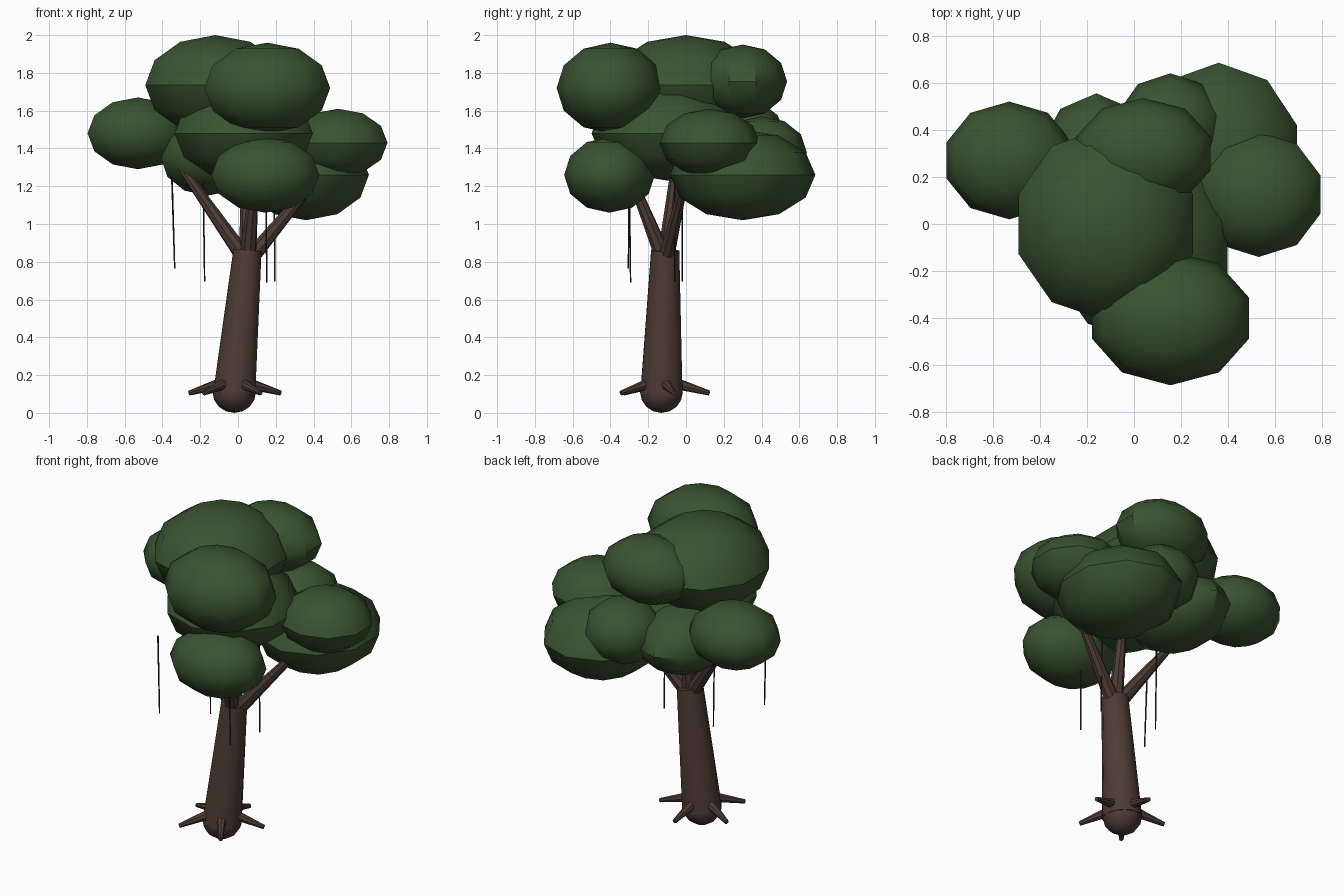
import bpy, math
from mathutils import Vector, Matrix

if "Cube" in bpy.data.objects:
    bpy.data.objects.remove(bpy.data.objects["Cube"])


def material(name, rgb):
    m = bpy.data.materials.new(name)
    m.diffuse_color = (*rgb, 1)
    m.use_nodes = True
    m.node_tree.nodes["Principled BSDF"].inputs["Base Color"].default_value = m.diffuse_color
    return m


LEAF = material("leaf green", (0.042, 0.087, 0.030))
BARK = material("bark brown", (0.075, 0.044, 0.035))
VINE = material("dark vine", (0.030, 0.022, 0.018))


def finish(name, mat):
    ob = bpy.context.object
    ob.name = name
    ob.data.materials.append(mat)
    bpy.ops.object.shade_smooth_by_angle(angle=math.radians(40))
    return ob


def blob(name, centre, radii, mat, segments=10, rings=6):
    # ten-sided ellipsoid with a vertex pointing along y
    bpy.ops.mesh.primitive_uv_sphere_add(segments=segments, ring_count=rings, radius=1)
    me = bpy.context.object.data
    me.transform(Matrix.Rotation(-min((math.atan2(v.co.y, v.co.x) - math.pi / 2 for v in me.vertices
                                       if abs(v.co.z) < 0.9), key=abs), 4, 'Z'))
    me.transform(Matrix.Translation(centre) @ Matrix.Diagonal((*radii, 1)))
    return finish(name, mat)


def limb(name, a, b, r1, r2, mat, sides=8):
    # tapered cylinder from a to b
    a, b = Vector(a), Vector(b)
    d = b - a
    bpy.ops.mesh.primitive_cone_add(vertices=sides, radius1=r1, radius2=r2, depth=d.length)
    turn = d.to_track_quat('Z', 'Y').to_matrix().to_4x4()
    bpy.context.object.data.transform(Matrix.Translation((a + b) / 2) @ turn)
    return finish(name, mat)


# trunk with rounded foot
limb("trunk", (-0.02, -0.13, 0.10), (0.05, -0.11, 0.86), 0.115, 0.077, BARK, 12)
blob("trunk_foot", (-0.02, -0.13, 0.11), (0.115, 0.113, 0.11), BARK, 12, 8)

# five roots around the foot
for i in range(5):
    t = math.radians(15 + 72 * i)
    c, s = math.cos(t), math.sin(t)
    limb(f"root_{i + 1}", (-0.02 + 0.06 * c, -0.13 + 0.06 * s, 0.16),
         (-0.02 + 0.255 * c, -0.13 + 0.255 * s, 0.105), 0.032, 0.013, BARK)

# branches spreading from the trunk top
tips = {"left": (-0.30, -0.02, 1.30), "right": (0.40, -0.01, 1.22),
        "front": (0.09, -0.30, 1.27), "middle": (0.04, -0.05, 1.35)}
for side, tip in tips.items():
    limb(f"branch_{side}", (0.05, -0.11, 0.80), tip, 0.046, 0.022, BARK)

# leaf clumps: centre, radii
clumps = {
    "top": ((-0.12, 0.0, 1.735), (0.39, 0.41, 0.265)),
    "upper_front": ((0.155, -0.40, 1.72), (0.35, 0.285, 0.24)),
    "upper_back": ((0.04, 0.30, 1.755), (0.30, 0.235, 0.195)),
    "core": ((0.03, -0.10, 1.48), (0.385, 0.40, 0.25)),
    "lower_front": ((0.145, -0.405, 1.26), (0.30, 0.24, 0.20)),
    "left": ((-0.53, 0.27, 1.48), (0.28, 0.25, 0.19)),
    "right": ((0.53, 0.125, 1.43), (0.275, 0.265, 0.18)),
    "lower_right": ((0.36, 0.30, 1.26), (0.35, 0.385, 0.24)),
    "back": ((0.155, 0.40, 1.38), (0.235, 0.24, 0.19)),
    "lower_left": ((-0.16, 0.21, 1.35), (0.26, 0.345, 0.20)),
}
for name, (c, r) in clumps.items():
    blob(f"leaf_clump_{name}", c, r, LEAF)

# thin hanging vines: top and bottom points
vines = [((-0.35, -0.30, 1.25), (-0.335, -0.305, 0.765)),
         ((-0.185, -0.02, 1.25), (-0.177, -0.02, 0.695)),
         ((0.148, -0.30, 1.20), (0.152, -0.293, 0.69)),
         ((0.19, -0.06, 1.25), (0.195, -0.06, 0.695))]
for i, (a, b) in enumerate(vines):
    limb(f"vine_{i + 1}", a, b, 0.005, 0.004, VINE, 5)
